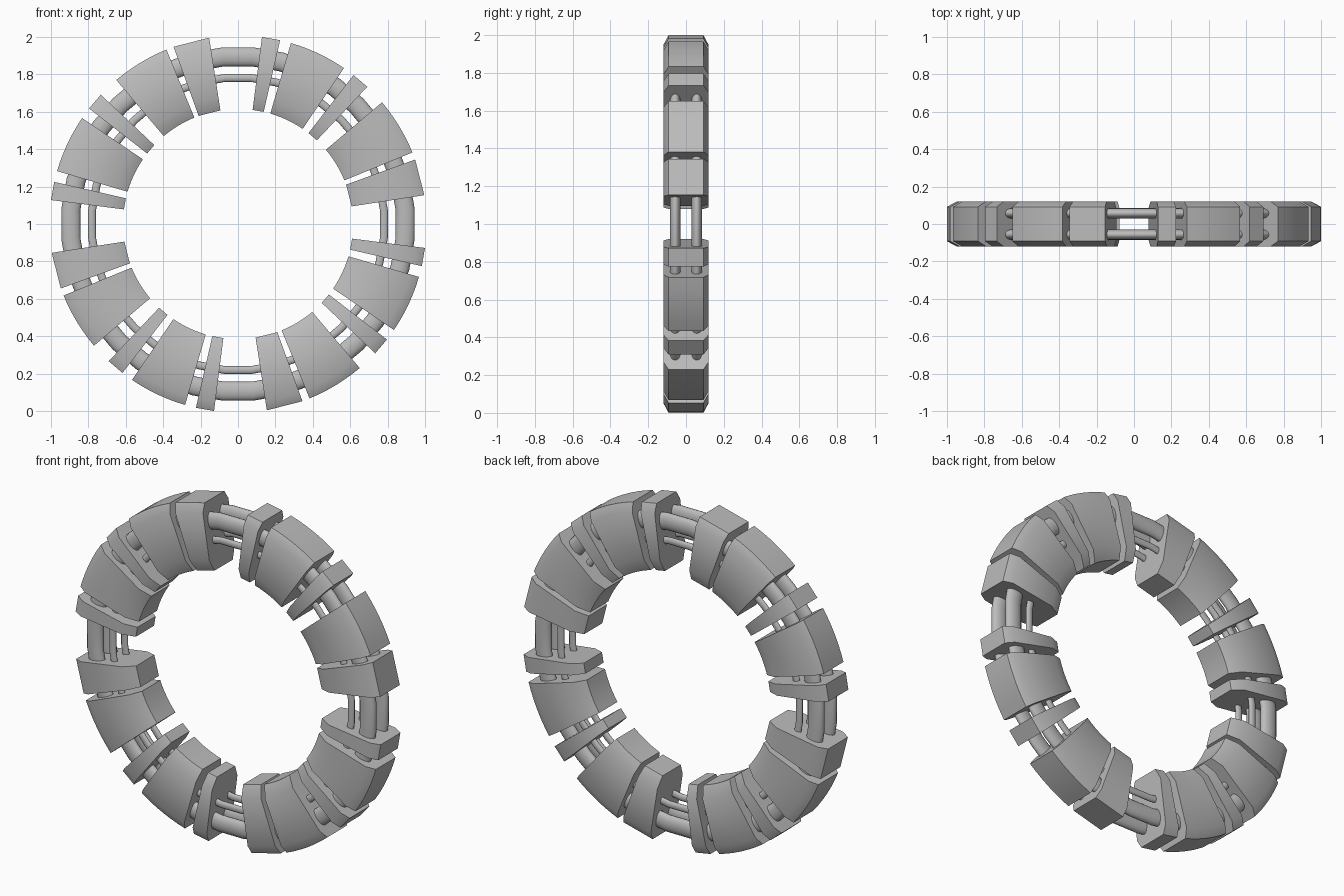
import bpy, bmesh
from math import sin, cos, radians, tau

cube = bpy.data.objects.get("Cube")
if cube:
    bpy.data.objects.remove(cube, do_unlink=True)

grey = bpy.data.materials.new("plain grey")
grey.use_nodes = True
COLOUR = (0.5, 0.5, 0.5, 1)
grey.diffuse_color = COLOUR
grey.node_tree.nodes["Principled BSDF"].inputs["Base Color"].default_value = COLOUR

R_IN, R_OUT, HALF = 0.615, 1.008, 0.119


def sweep(name, profile, start, end, steps, closed=False):
    """Sweep a (radius, y) profile about the ring axis; angles run from the top towards -x."""
    bm = bmesh.new()
    rings = []
    for i in range(steps if closed else steps + 1):
        a = radians(start + (end - start) * i / steps)
        rings.append([bm.verts.new((-r * sin(a), y, 1 + r * cos(a))) for r, y in profile])
    n = len(profile)
    for i in range(steps):
        a, b = rings[i], rings[(i + 1) % len(rings)]
        for j in range(n):
            k = (j + 1) % n
            bm.faces.new((a[j], a[k], b[k], b[j]))
    if not closed:
        bm.faces.new(rings[0])
        bm.faces.new(rings[-1])
    bmesh.ops.recalc_face_normals(bm, faces=bm.faces)
    mesh = bpy.data.meshes.new(name)
    bm.to_mesh(mesh)
    bm.free()
    mesh.materials.append(grey)
    obj = bpy.data.objects.new(name, mesh)
    bpy.context.collection.objects.link(obj)
    bpy.ops.object.select_all(action='DESELECT')
    obj.select_set(True)
    bpy.context.view_layer.objects.active = obj
    bpy.ops.object.shade_smooth_by_angle(angle=radians(40))
    return obj


# Block cross-section: a tall bar with chamfered inner and outer corners
side = [(R_IN, 0.085), (R_IN + 0.07, HALF), (R_OUT - 0.05, HALF), (R_OUT, 0.092)]
block = side + [(r, -y) for r, y in reversed(side)]

# Blocks of one quarter: name, start angle, end angle, steps
quarter = [
    ("wide_block", 8.8, 20.0, 1),
    ("large_block_upper", 22.3, 40.2, 6),
    ("thin_block_middle", 46.7, 52.2, 1),
    ("large_block_lower", 55.8, 73.7, 6),
    ("thin_block_end", 77.1, 82.7, 1),
]
for q in range(4):
    for name, start, end, steps in quarter:
        sweep(f"{name}_{q + 1}", block, start + 90 * q, end + 90 * q, steps)


# Flattened tubes running through all the blocks, in front and back pairs
def tube(name, radius, y, half_r, half_y):
    oval = [(radius + half_r * cos(tau * i / 16), y + half_y * sin(tau * i / 16))
            for i in range(16)]
    sweep(name, oval, 5, 365, 36, closed=True)


for place, s in (("front", -1), ("back", 1)):
    tube(f"outer_tube_{place}", 0.897, s * 0.057, 0.051, 0.028)
    tube(f"inner_tube_{place}", 0.784, s * 0.055, 0.021, 0.013)
